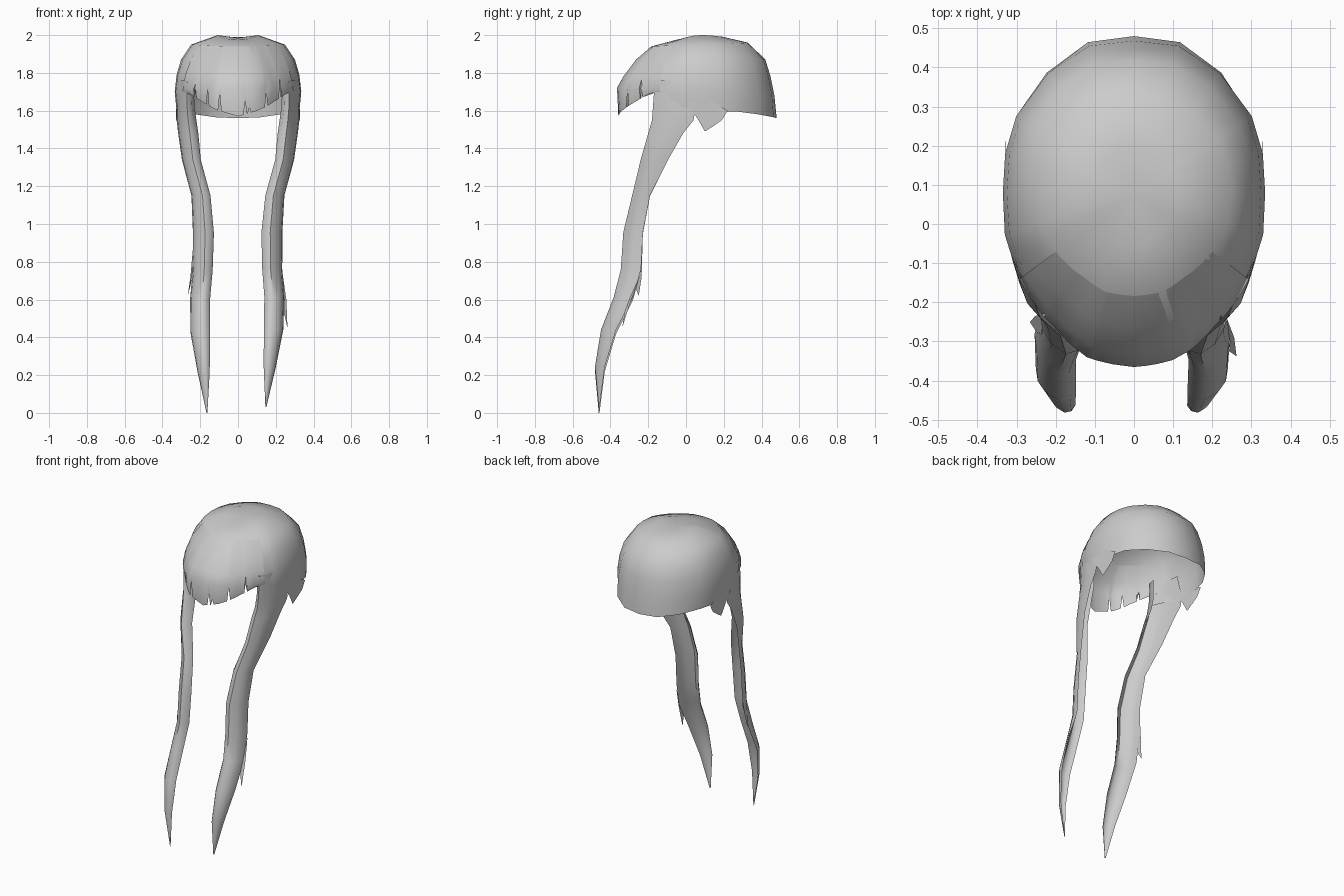
import bpy, bmesh, math

cube = bpy.data.objects.get("Cube")
if cube:
    bpy.data.objects.remove(cube, do_unlink=True)

mat = bpy.data.materials.new("hair grey")
mat.use_nodes = True
GREY = (0.6, 0.6, 0.6, 1)
mat.diffuse_color = GREY
mat.node_tree.nodes["Principled BSDF"].inputs["Base Color"].default_value = GREY

CY = 0.08      # crown centre in y
# plan outline of the right-hand half: angle in degrees, radius, rim height
PLAN = [(-90, .44, 1.62), (-74, .432, 1.62), (-59, .394, 1.62), (-41, .368, 1.62),
        (-27, .352, 1.62), (-18, .347, 1.61), (0, .335, 1.595), (17, .345, 1.595),
        (33, .362, 1.595), (54, .383, 1.58), (73, .403, 1.565), (90, .40, 1.56)]
FRINGE_RIM = [(-90, 1.57), (-74, 1.605), (-59, 1.655), (-47, 1.69), (-36, 1.70)]
# dome profiles (radius fraction, height); the first height is replaced by the rim
FRONT = [(.98, 0), (1, 1.72), (.93, 1.78), (.78, 1.87), (.6, 1.94), (.3, 1.975), (0, 1.985)]
SIDE = [(.97, 0), (1, 1.7), (.97, 1.79), (.9, 1.87), (.74, 1.95), (.32, 2.0), (0, 1.985)]
BACK = [(1, 0), (.97, 1.68), (.92, 1.78), (.85, 1.87), (.62, 1.96), (.3, 1.99), (0, 1.985)]


def interp(table, a, k=1):
    for p, q in zip(table, table[1:]):
        if a <= q[0]:
            t = max(0, (a - p[0]) / (q[0] - p[0]))
            return p[k] + t * (q[k] - p[k])
    return table[-1][k]


def dome_point(deg, level, rim, grow=1.0):
    a = math.radians(deg)
    fold = math.degrees(math.asin(max(-1, min(1, math.sin(a)))))   # mirror to one half
    w = math.sin(a) ** 2
    end = FRONT if math.sin(a) < 0 else BACK
    f = SIDE[level][0] * (1 - w) + end[level][0] * w
    z = SIDE[level][1] * (1 - w) + end[level][1] * w
    r = interp(PLAN, fold) * f * grow
    return (r * math.cos(a), CY + r * math.sin(a), rim if level == 0 else z)


def make(name, verts, faces):
    mesh = bpy.data.meshes.new(name)
    mesh.from_pydata(verts, [], faces)
    bm = bmesh.new()
    bm.from_mesh(mesh)
    bmesh.ops.remove_doubles(bm, verts=bm.verts, dist=0.0005)
    loose = [v for v in bm.verts if not v.link_faces]
    bmesh.ops.delete(bm, geom=loose, context='VERTS')
    bm.to_mesh(mesh)
    bm.free()
    ob = bpy.data.objects.new(name, mesh)
    bpy.context.collection.objects.link(ob)
    mesh.materials.append(mat)
    bpy.ops.object.select_all(action='DESELECT')
    ob.select_set(True)
    bpy.context.view_layer.objects.active = ob
    bpy.ops.object.shade_smooth_by_angle(angle=math.radians(50))
    return ob


def grid(name, rows, skip=lambda i, j: False):
    n = len(rows[0])
    verts = [p for row in rows for p in row]
    faces = [(i * n + j, i * n + j + 1, (i + 1) * n + j + 1, (i + 1) * n + j)
             for i in range(len(rows) - 1) for j in range(n - 1) if not skip(i, j)]
    return make(name, verts, faces)


# Cap: open dome, with the front left out below the hairline
half = [p[0] for p in PLAN]
angles = half + [180 - a for a in reversed(half[:-1])]
cap_rows = []
for level in range(7):
    cap_rows.append([dome_point(a, level, interp(PLAN, a if a <= 90 else 180 - a, 2))
                     for a in angles])
grid("hair_cap", cap_rows,
     lambda i, j: i < 3 and (angles[j + 1] <= -41 or angles[j] >= 221))

# Fringe: front patch with narrow slits cut up from its lower edge
slits = {-126: .07, -113: .08, -103: .09, -85: .07, -82: .03, -69: .08, -55: .10}
cols = [(a, 0) for a in (-143, -138, -121, -106, -97, -90, -77, -63, -59, -47, -37)]
for a, h in slits.items():
    cols += [(a - 1.2, 0), (a, h), (a + 1.2, 0)]
cols.sort()
fringe_rows = []
for level in range(5):
    row = []
    for a, h in cols:
        fold = a if a >= -90 else -180 - a
        rim = interp(FRINGE_RIM, fold) + h
        row.append(dome_point(a, level, rim, 1 + .004 * (4 - level)))
    fringe_rows.append(row)
grid("fringe", fringe_rows)

# Long side locks: height, front y, back y, inner x, outer x
LOCK = [(1.76, -.165, .02, .235, .315), (1.62, -.175, .05, .23, .325),
        (1.55, -.18, .04, .22, .325), (1.48, -.2, -.015, .21, .317),
        (1.34, -.24, -.095, .197, .297), (1.15, -.285, -.19, .145, .246),
        (.95, -.332, -.228, .125, .236), (.75, -.345, -.238, .13, .236),
        (.6, -.382, -.28, .142, .248), (.42, -.45, -.37, .14, .243),
        (.22, -.482, -.43, .14, .205), (0, -.462, -.458, .15, .155)]
ACROSS = [(0, .35), (.15, .08), (.42, 0), (.75, .25), (.95, .6), (1, 1)]


def lock(name, side, drop, shift):
    rows = []
    for z, yf, yb, xi, xo in LOCK:
        k = max(0, 1 - z / 1.2)
        rows.append([(side * (xi + u * (xo - xi) + shift * k), yf + v * (yb - yf),
                      z + drop * k) for u, v in ACROSS])
    grid(name, rows)


lock("left_lock", 1, .03, -.005)
lock("right_lock", -1, 0, .012)

# Loose pointed wisps on the back edges of the locks
make("left_wisp", [(.236, -.238, .74), (.245, -.30, .6), (.243, -.325, .53),
                   (.262, -.338, .45), (.256, -.29, .6)],
     [(0, 1, 2, 3, 4)])
make("right_wisp", [(-.236, -.23, .9), (-.236, -.285, .78), (-.25, -.275, .68),
                    (-.266, -.25, .62), (-.252, -.235, .72)],
     [(0, 1, 2, 3, 4)])

# Small ragged tufts below the cap beside the locks
TUFT = [(0, 1.64), (.06, 1.56), (.1, 1.49), (.14, 1.515), (.19, 1.55), (.22, 1.6), (.12, 1.66)]
for side, label in ((1, "left"), (-1, "right")):
    make(label + "_tuft", [(side * (.328 - .06 * max(0, 1.57 - z)), y, z) for y, z in TUFT],
         [(0, 1, 6), (1, 2, 3, 6), (3, 4, 5, 6)])
